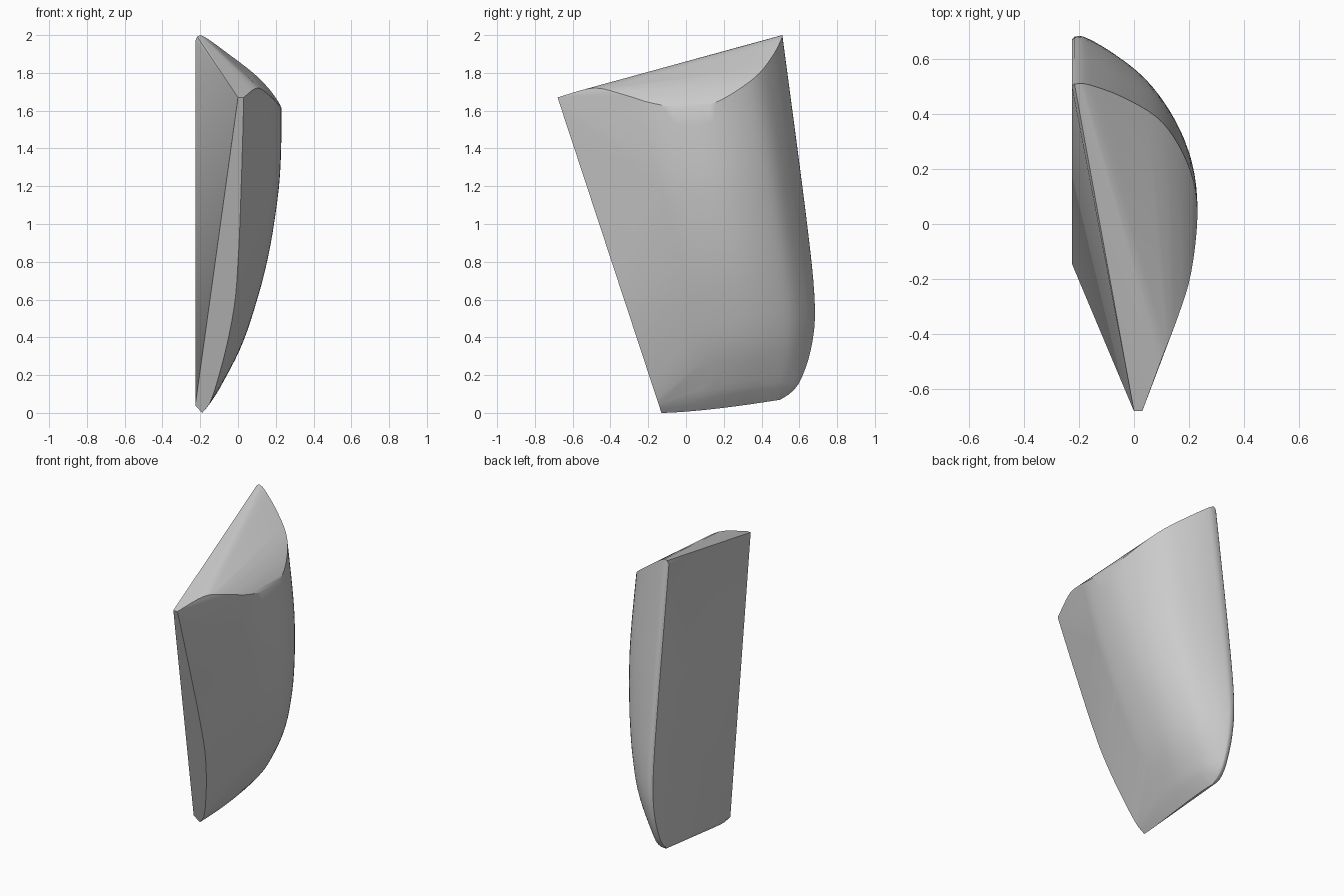
import bpy, bmesh, math

cube = bpy.data.objects.get("Cube")
if cube:
    bpy.data.objects.remove(cube, do_unlink=True)


def curve(table, x):
    """Smooth interpolation through (position, value) pairs."""
    n = len(table)
    x = min(max(x, table[0][0]), table[-1][0])
    i = 0
    while i < n - 2 and x > table[i + 1][0]:
        i += 1

    def slope(k):
        a, b = table[max(k - 1, 0)], table[min(k + 1, n - 1)]
        return (b[1] - a[1]) / (b[0] - a[0])
    (x0, v0), (x1, v1) = table[i], table[i + 1]
    d = x1 - x0
    t = (x - x0) / d
    return ((2*t**3 - 3*t**2 + 1) * v0 + (t**3 - 2*t**2 + t) * d * slope(i)
            + (3*t**2 - 2*t**3) * v1 + (t**3 - t**2) * d * slope(i + 1))


# Upper rim, from the front tip round the bulge to the rear peak
RIM = [(.03, -.68, 1.67), (.10, -.49, 1.72), (.162, -.33, 1.685), (.207, -.18, 1.64),
       (.23, .02, 1.61), (.215, .16, 1.645), (.16, .29, 1.72), (.08, .39, 1.80),
       (-.05, .465, 1.90), (-.16, .505, 1.98), (-.20, .51, 2.0)]
WIDEST = 4
# Rear edge, bulge and front facet edge against height
REAR = [(0, .50), (.04, .56), (.1, .605), (.26, .66), (.46, .683), (.83, .653), (1.93, .51)]
BULGE = [(0, -.18), (.04, -.145), (.1, -.10), (.33, .02), (.6, .11), (.8, .16),
         (1.0, .195), (1.2, .22), (1.4, .229), (1.6, .23), (2.0, .23)]
FACET = [(0, -.19), (.05, -.15), (.2, -.10), (.4, -.05), (.6, -.015), (.8, .0),
         (1.0, .01), (1.67, .03), (2.0, .03)]


def front_y(z):
    return -.13 - .55 * z / 1.67


def rear_y(z):
    return curve(REAR, z - .07)


LEVELS, SAMPLES = 28, 40
bm = bmesh.new()

# Outer shell: columns of points from the bottom edge up to the rim
for s in range(SAMPLES + 1):
    p = s / SAMPLES * (len(RIM) - 1)
    rx, ry, rz = [curve([(i, r[a]) for i, r in enumerate(RIM)], p) for a in range(3)]
    u = (ry - front_y(rz)) / (rear_y(rz) - front_y(rz))
    u = min(max(u, 0), 1)
    front_half = p <= WIDEST
    g = (rx - .03) / .20 if front_half else (rx + .20) / .43
    g = min(max(g, 0), 1)
    low = .07 * u ** 1.5
    for k in range(LEVELS + 1):
        z = low + (rz - low) * (k / LEVELS) ** 1.6
        base = curve(FACET, z - low) if front_half else -.20
        x = base + (curve(BULGE, z - low) - base) * g
        y = front_y(z) + (rear_y(z) - front_y(z)) * u
        bm.verts.new((x, y, z))

# Rounded rear border of the flat side
for low, high, x, inset in ((.08, 1.992, -.216, .003), (.10, 1.97, -.226, .012)):
    for k in range(LEVELS + 1):
        z = low + (high - low) * (k / LEVELS) ** 1.6
        bm.verts.new((x, rear_y(z) - inset, z))

# Front corners of the flat side
bm.verts.new((-.226, front_y(.04), .04))
bm.verts.new((0, front_y(1.67), 1.67))

# Skin everything as one convex body
hull = bmesh.ops.convex_hull(bm, input=bm.verts[:], use_existing_faces=False)
inside = {v for v in hull["geom_interior"] + hull["geom_unused"]
          if isinstance(v, bmesh.types.BMVert)}
bmesh.ops.delete(bm, geom=list(inside), context='VERTS')
bmesh.ops.recalc_face_normals(bm, faces=bm.faces[:])

mesh = bpy.data.meshes.new("curved_wedge")
bm.to_mesh(mesh)
bm.free()
obj = bpy.data.objects.new("curved_wedge", mesh)
bpy.context.collection.objects.link(obj)

# Plain grey material
mat = bpy.data.materials.new("plain_grey")
mat.use_nodes = True
grey = (.6, .6, .6, 1)
mat.diffuse_color = grey
for node in mat.node_tree.nodes:
    if node.type == 'BSDF_PRINCIPLED':
        node.inputs["Base Color"].default_value = grey
mesh.materials.append(mat)

bpy.ops.object.select_all(action='DESELECT')
obj.select_set(True)
bpy.context.view_layer.objects.active = obj
bpy.ops.object.shade_smooth_by_angle(angle=math.radians(30))
